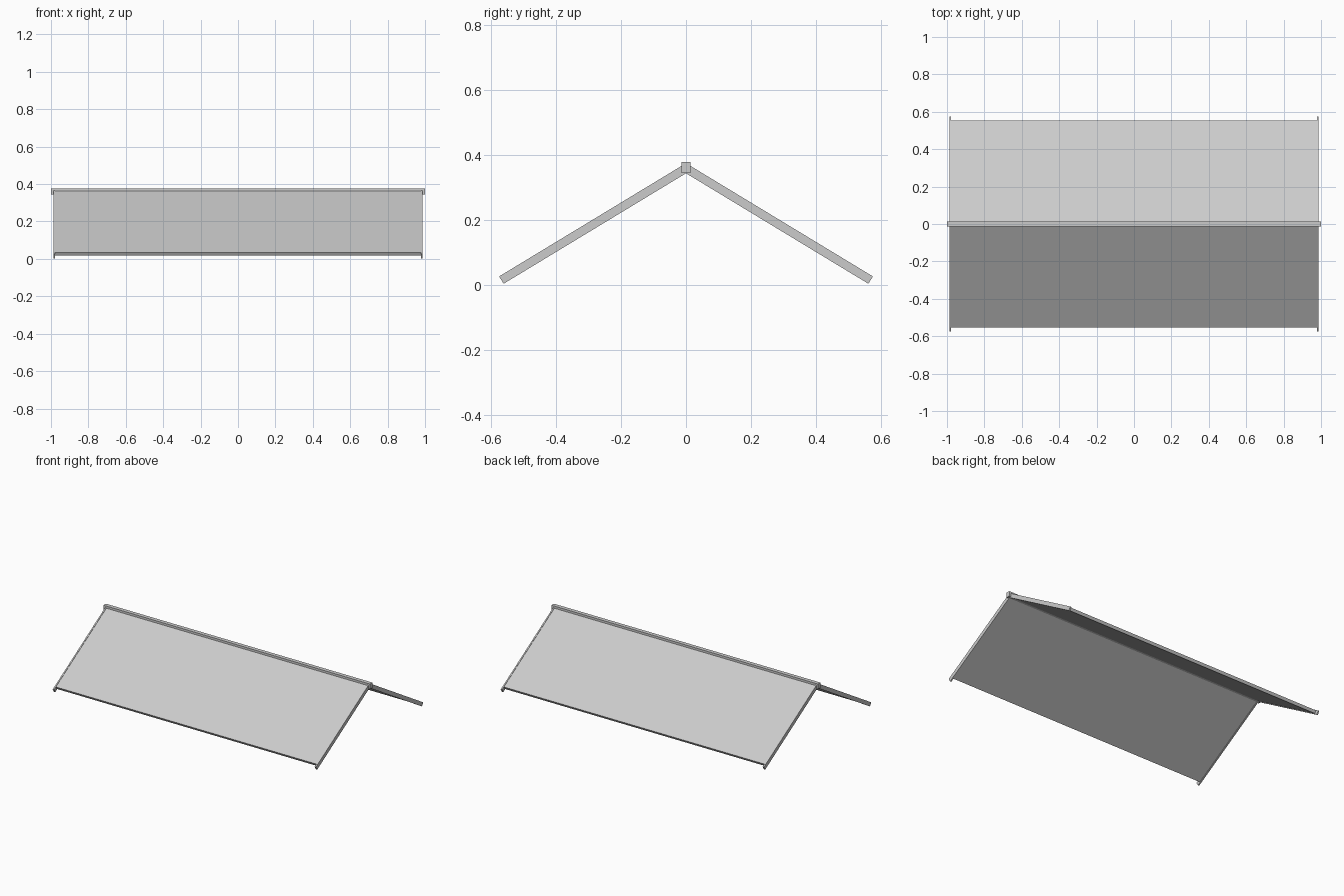
import bpy, math

if "Cube" in bpy.data.objects:
    bpy.data.objects.remove(bpy.data.objects["Cube"])

SLOPE = math.radians(31.2)
APEX = 0.3735           # height where the outer slopes meet
BOARD_T = 0.0265        # depth of the edge boards, square to the slope
UY, UZ = math.cos(SLOPE), math.sin(SLOPE)


def prism(name, profile, x0, x1):
    """Extrude a closed (y, z) profile along x."""
    n = len(profile)
    verts = [(x, y, z) for x in (x0, x1) for y, z in profile]
    faces = [tuple(range(n))[::-1], tuple(range(n, 2 * n))]
    faces += [(i, (i + 1) % n, (i + 1) % n + n, i + n) for i in range(n)]
    mesh = bpy.data.meshes.new(name)
    mesh.from_pydata(verts, [], faces)
    ob = bpy.data.objects.new(name, mesh)
    bpy.context.collection.objects.link(ob)
    # make the face directions consistent
    import bmesh
    bm = bmesh.new()
    bm.from_mesh(mesh)
    bmesh.ops.recalc_face_normals(bm, faces=bm.faces)
    bm.to_mesh(mesh)
    bm.free()
    return ob


def slab(side, apex, thick, y_end):
    """Sloping strip, mitred at the ridge and cut square at the eave."""
    z_end = apex - y_end * UZ / UY
    pts = [(0, apex), (y_end, z_end),
           (y_end - thick * UZ, z_end - thick * UY), (0, apex - thick / UY)]
    return [(side * y, z) for y, z in pts]


for side, label in ((-1, "front"), (1, "back")):
    # roof sheet, slightly thinner and shorter than the edge boards
    prism(f"{label}_roof_panel", slab(side, APEX - 0.003, 0.02, 0.554), -0.978, 0.978)
    # edge boards closing both gable ends
    for end, tag in ((-1, "left"), (1, "right")):
        prism(f"{label}_{tag}_edge_board", slab(side, APEX, BOARD_T, 0.575),
              end * 0.978, end * 0.987)

# ridge beam along the top
prism("ridge_beam", [(-0.0135, 0.343), (0.0135, 0.343),
                     (0.0135, 0.377), (-0.0135, 0.377)], -1, 1)
